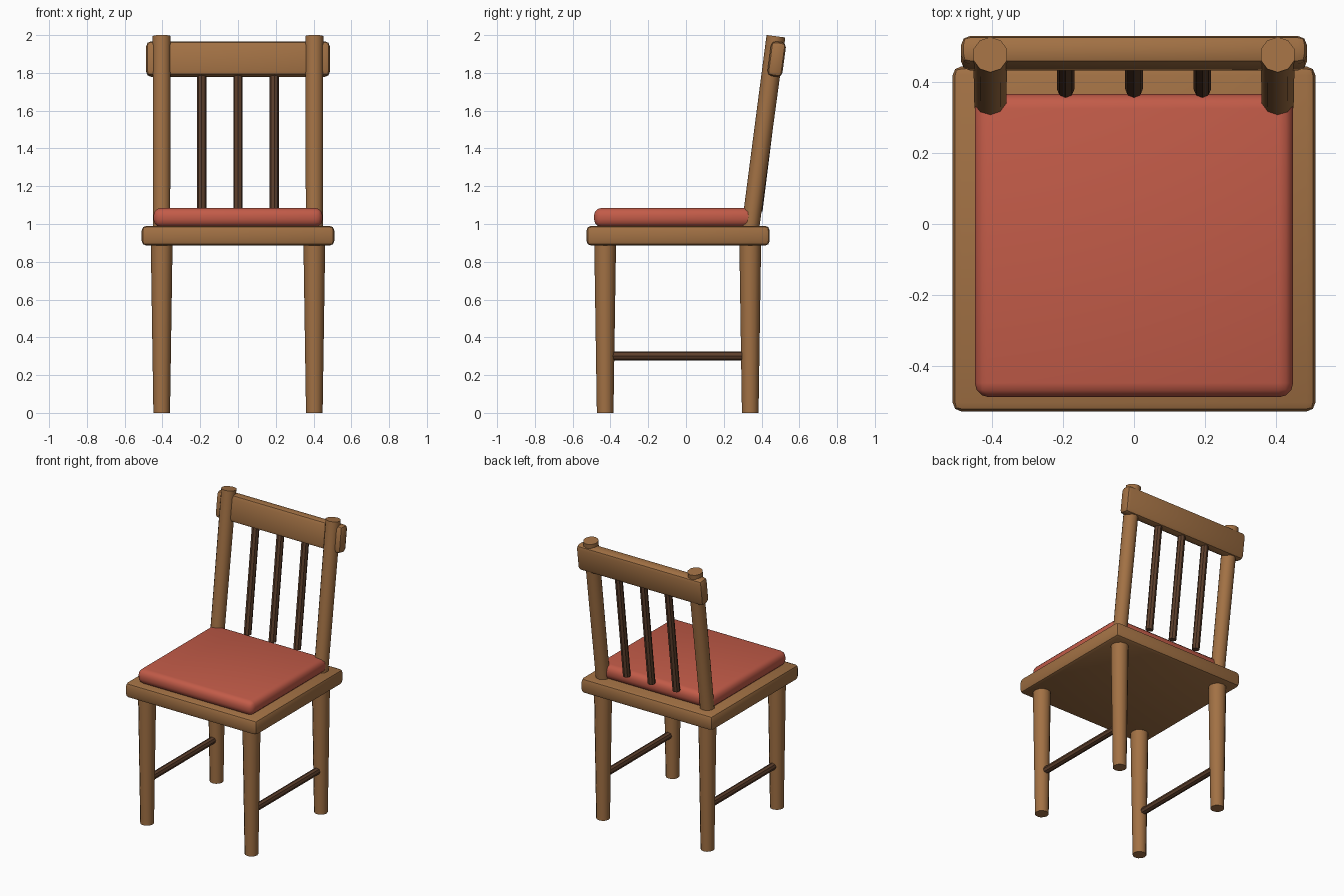
import bpy, math
from mathutils import Vector

if "Cube" in bpy.data.objects:
    bpy.data.objects.remove(bpy.data.objects["Cube"])


def material(name, color):
    m = bpy.data.materials.new(name)
    m.diffuse_color = (*color, 1)
    m.use_nodes = True
    m.node_tree.nodes["Principled BSDF"].inputs["Base Color"].default_value = m.diffuse_color
    return m


WOOD = material("oak wood", (0.36, 0.165, 0.058))
DARK = material("dark wood", (0.11, 0.05, 0.025))
RED = material("red fabric", (0.54, 0.105, 0.065))


def finish(name, mat, angle):
    o = bpy.context.object
    o.name = name
    o.data.materials.append(mat)
    bpy.ops.object.shade_smooth_by_angle(angle=math.radians(angle))
    return o


def rod(name, a, b, r1, r2, sides, mat):
    """Tapered rod from point a (radius r1) to point b (radius r2)."""
    a, b = Vector(a), Vector(b)
    d = b - a
    bpy.ops.mesh.primitive_cone_add(vertices=sides, radius1=r1, radius2=r2,
                                    depth=d.length, location=(a + b) / 2)
    o = finish(name, mat, 40)
    o.rotation_euler = (math.atan2(-d.y, d.z), 0, 0)
    return o


def box(name, center, size, bevel, segments, mat, tilt=0):
    """Box with rounded edges."""
    bpy.ops.mesh.primitive_cube_add(size=1, location=center)
    o = bpy.context.object
    o.scale = size
    bpy.ops.object.transform_apply(location=False, rotation=False, scale=True)
    mod = o.modifiers.new("bevel", 'BEVEL')
    mod.width = bevel
    mod.segments = segments
    bpy.ops.object.modifier_apply(modifier="bevel")
    o.rotation_euler = (tilt, 0, 0)
    return finish(name, mat, 35)


LEAN = math.atan(0.133)

# Seat and cushion
box("seat", (0, -0.042, 0.938), (1.02, 0.97, 0.105), 0.025, 2, WOOD)
box("cushion", (0, -0.061, 1.035), (0.895, 0.852, 0.1), 0.04, 3, RED)

for side, x in (("left", -0.404), ("right", 0.404)):
    # Legs
    rod(f"front_leg_{side}", (x, -0.428, 0), (x, -0.428, 0.92), 0.044, 0.058, 12, WOOD)
    rod(f"back_leg_{side}", (x, 0.34, 0), (x, 0.34, 0.92), 0.044, 0.058, 12, WOOD)
    # Back post leaning backwards
    rod(f"back_post_{side}", (x, 0.338, 0.96), (x, 0.476, 1.994), 0.047, 0.05, 10, WOOD)
    # Side stretcher
    rod(f"side_stretcher_{side}", (x, -0.428, 0.302), (x, 0.34, 0.302), 0.024, 0.024, 8, DARK)

# Top rail
box("top_rail", (0, 0.48, 1.873), (0.972, 0.08, 0.185), 0.025, 2, WOOD, -LEAN)

# Spindles
for i, x in enumerate((-0.192, 0, 0.192)):
    rod(f"spindle_{i + 1}", (x, 0.38, 1.068), (x, 0.474, 1.82), 0.025, 0.025, 8, DARK)
